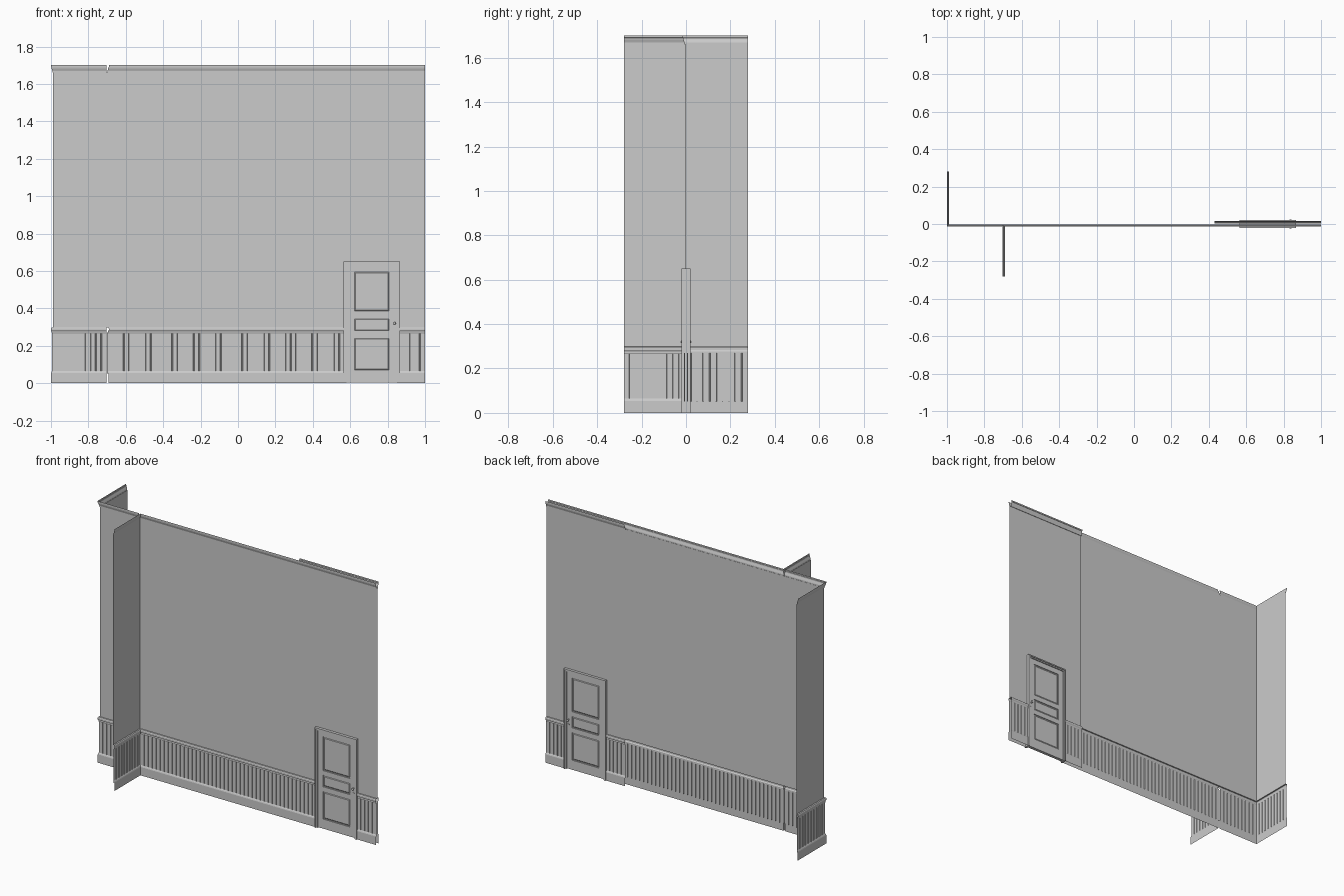
import bpy, bmesh, math
from mathutils import Vector

if "Cube" in bpy.data.objects:
    bpy.data.objects.remove(bpy.data.objects["Cube"])

FRONT, BACK = -0.003, 0.004          # wall planes
DOOR_L, DOOR_R, DOOR_H = 0.565, 0.865, 0.65

# profiles: (distance out from wall, height)
BASE = [(0.010, 0), (0.010, 0.054), (0.008, 0.060), (0.005, 0.065)]
RAIL = [(0.005, 0.266), (0.007, 0.270), (0.007, 0.277), (0.011, 0.283),
        (0.011, 0.292), (0.008, 0.297), (0.0, 0.298)]
CROWN = [(0, 1.660), (0.003, 1.660), (0.003, 1.668), (0.005, 1.674),
         (0.008, 1.682), (0.009, 1.690), (0.011, 1.691), (0.011, 1.70)]
WALL = [(0, 0.297), (0, 1.661)]
OVER_DOOR = [(0, DOOR_H - 0.01), (0, 1.661)]


def make(name, bm):
    me = bpy.data.meshes.new(name)
    bm.to_mesh(me)
    bm.free()
    ob = bpy.data.objects.new(name, me)
    bpy.context.collection.objects.link(ob)
    return ob


def right_of(a, b):
    d = (b - a).normalized()
    return Vector((d.y, -d.x))


def mitred(path, off):
    """Offset a plan path to its right, with mitred corners."""
    p = [Vector(q) for q in path]
    out = []
    for i, q in enumerate(p):
        ns = []
        if i > 0:
            ns.append(right_of(p[i - 1], q))
        if i < len(p) - 1:
            ns.append(right_of(q, p[i + 1]))
        n = sum(ns, Vector((0, 0)))
        out.append(q + n * (off / n.dot(ns[0])))
    return out


def sweep(name, path, profile):
    bm = bmesh.new()
    rows = [[bm.verts.new((q.x, q.y, z)) for q in mitred(path, d)] for d, z in profile]
    for r0, r1 in zip(rows, rows[1:]):
        for i in range(len(path) - 1):
            bm.faces.new((r0[i], r0[i + 1], r1[i + 1], r1[i]))
    return make(name, bm)


def boards(name, path, pitch=0.0285):
    """Vertical boards with grooves along every run of the path."""
    bm = bmesh.new()
    face, back = mitred(path, 0.005), mitred(path, 0)
    for i in range(len(path) - 1):
        a, b = face[i], face[i + 1]
        n = right_of(back[i], back[i + 1])
        length = (b - a).length
        d = (b - a) / length
        count = max(1, round(length / pitch))
        w = length / count
        pts = [a]
        for k in range(1, count):
            for s, depth in ((-0.003, 0), (-0.002, 0.004), (0.002, 0.004), (0.003, 0)):
                pts.append(a + d * (k * w + s) - n * depth)
        pts.append(b)
        cols = [[bm.verts.new((p.x, p.y, z)) for z in (0.052, 0.270)] for p in pts]
        for c0, c1 in zip(cols, cols[1:]):
            bm.faces.new((c0[0], c1[0], c1[1], c0[1]))
    return make(name, bm)


def panelling(tag, path):
    sweep(tag + "_baseboard", path, BASE)
    boards(tag + "_boards", path)
    sweep(tag + "_chair_rail", path, RAIL)
    sweep(tag + "_wall", path, WALL)


def box(name, x0, x1, y0, y1, z0, z1):
    bm = bmesh.new()
    bmesh.ops.create_cube(bm, size=1)
    for v in bm.verts:
        v.co = ((x0 + x1) / 2 + v.co.x * (x1 - x0), (y0 + y1) / 2 + v.co.y * (y1 - y0),
                (z0 + z1) / 2 + v.co.z * (z1 - z0))
    return make(name, bm)


# wall runs
outer = [(-0.989, 0.28), (-0.989, FRONT), (-0.702, FRONT)]
inner = [(-0.702, -0.28), (-0.702, FRONT)]
panelling("outer_corner", outer)
sweep("outer_corner_crown", outer, CROWN)
panelling("inner_corner", inner + [(DOOR_L + 0.005, FRONT)])
sweep("inner_corner_crown", inner + [(1, FRONT)], CROWN)
panelling("front_right", [(DOOR_R - 0.005, FRONT), (1, FRONT)])
panelling("back_right", [(1, BACK), (DOOR_R - 0.005, BACK)])
panelling("back_left", [(DOOR_L + 0.005, BACK), (0.43, BACK)])
sweep("back_crown", [(1, BACK), (0.43, BACK)], CROWN)
sweep("front_wall_over_door", [(DOOR_L + 0.005, FRONT), (DOOR_R - 0.005, FRONT)], OVER_DOOR)
sweep("back_wall_over_door", [(DOOR_R - 0.005, BACK), (DOOR_L + 0.005, BACK)], OVER_DOOR)


# door casing: outer band and a shallower inner step
def casing(tag, inset, width, depth):
    l, r, t = DOOR_L + inset, DOOR_R - inset, DOOR_H - inset
    box(tag + "_left", l, l + width, -depth, depth, 0, t)
    box(tag + "_right", r - width, r, -depth, depth, 0, t)
    box(tag + "_top", l + width, r - width, -depth, depth, t - width, t)


casing("casing_outer", 0, 0.008, 0.021)
casing("casing_inner", 0.008, 0.008, 0.016)

# door leaf: stiles, rails and raised panels
L, R, T, Y, S = DOOR_L + 0.016, DOOR_R - 0.016, DOOR_H - 0.016, 0.010, 0.036
box("door_stile_left", L, L + S, -Y, Y, 0.003, T)
box("door_stile_right", R - S, R, -Y, Y, 0.003, T)
panels = [(0.065, 0.245), (0.275, 0.350), (0.380, T - 0.034)]
rails = [0.003] + [z for p in panels for z in p] + [T]
for i in range(0, len(rails), 2):
    box("door_rail", L + S, R - S, -Y, Y, rails[i], rails[i + 1])
for z0, z1 in panels:
    ob = box("door_panel", L + S, R - S, -0.005, 0.005, z0, z1)
    bm = bmesh.new()
    bm.from_mesh(ob.data)
    bm.normal_update()
    for f in [f for f in bm.faces if abs(f.normal.y) > 0.9]:
        s = 0.003 * (1 if f.normal.y > 0 else -1)
        bmesh.ops.inset_region(bm, faces=[f], thickness=0.008)
        bmesh.ops.inset_region(bm, faces=[f], thickness=0.006)
        bmesh.ops.translate(bm, verts=f.verts, vec=(0, s, 0))
    bm.to_mesh(ob.data)
    bm.free()

# knob and keyhole plate on both sides
for side in (-1, 1):
    for name, z, r, y0, y1 in (("rose", 0.320, 0.008, 0.009, 0.012),
                               ("knob_stem", 0.320, 0.003, 0.011, 0.017),
                               ("keyhole_plate", 0.292, 0.006, 0.009, 0.012)):
        bpy.ops.mesh.primitive_cylinder_add(vertices=16, radius=r, depth=y1 - y0,
            location=(R - 0.012, side * (y0 + y1) / 2, z), rotation=(math.pi / 2, 0, 0))
        bpy.context.object.name = name
        bpy.ops.object.shade_smooth_by_angle()
    bpy.ops.mesh.primitive_uv_sphere_add(segments=16, ring_count=8, radius=0.007,
        location=(R - 0.012, side * 0.019, 0.320))
    bpy.context.object.name = "knob"
    bpy.context.object.scale.y = 0.7
    bpy.ops.object.shade_smooth_by_angle()
